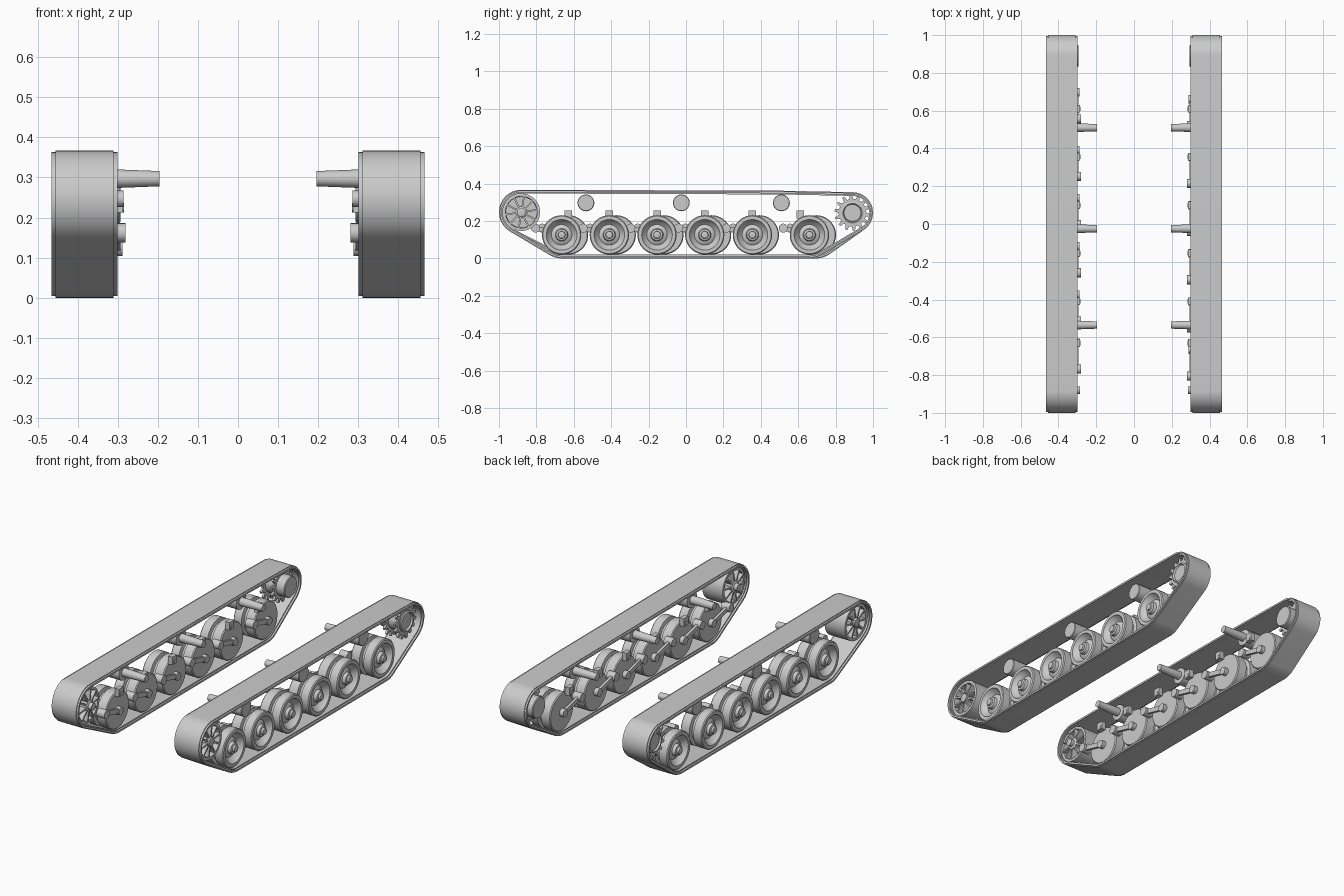
import bpy, bmesh, math
from mathutils import Vector, Matrix, geometry

if "Cube" in bpy.data.objects:
    bpy.data.objects.remove(bpy.data.objects["Cube"], do_unlink=True)

grey = bpy.data.materials.new("plain_grey")
grey.use_nodes = True
grey.diffuse_color = (0.6, 0.6, 0.6, 1)
grey.node_tree.nodes["Principled BSDF"].inputs["Base Color"].default_value = grey.diffuse_color
parts = []


def finish(name, bm):
    bmesh.ops.recalc_face_normals(bm, faces=bm.faces)
    mesh = bpy.data.meshes.new(name)
    bm.to_mesh(mesh)
    bm.free()
    mesh.materials.append(grey)
    ob = bpy.data.objects.new(name, mesh)
    bpy.context.collection.objects.link(ob)
    parts.append(ob)


def skin(bm, rings, closed):
    """Join rings of points with quads; cap the ends when the section is open."""
    vs = [[bm.verts.new(p) for p in ring] for ring in rings]
    n = len(vs[0])
    pairs = list(zip(vs, vs[1:])) + ([(vs[-1], vs[0])] if closed else [])
    for a, b in pairs:
        for i in range(n):
            j = (i + 1) % n
            bm.faces.new((a[i], a[j], b[j], b[i]))
    if not closed:
        bm.faces.new(vs[0])
        bm.faces.new(vs[-1])


def lathe(bm, profile, s, y, z, n=40, closed=False):
    """Turn (radius, x) points about a sideways axis; s is the side."""
    skin(bm, [[(s * x, y + r * math.cos(k * math.tau / n), z + r * math.sin(k * math.tau / n))
               for k in range(n)] for r, x in profile], closed)


def rod(bm, s, y, z, r, x0, x1, n=20):
    lathe(bm, [(r, x0), (r, x1)], s, y, z, n)


def box(bm, centre, size, angle=0):
    bmesh.ops.create_cube(bm, size=1, matrix=Matrix.Translation(centre)
                          @ Matrix.Rotation(angle, 4, 'X') @ Matrix.Diagonal((*size, 1)))


ROLLERS = (-0.535, -0.025, 0.51)
ROLLER_Z = 0.297
WHEELS = (-0.665, -0.41, -0.155, 0.10, 0.355, 0.66)
STOPS = (-0.63, -0.41, -0.155, 0.10, 0.355, 0.61)
WHEEL_Z = 0.126
IDLER = (-0.88, 0.247)
SPROCKET = (0.89, 0.244)


def track(side, s, shift):
    """Band wrapped tightly around all running gear."""
    circles = [(*IDLER, 0.12), (*SPROCKET, 0.11)]
    circles += [(y + shift, WHEEL_Z, WHEEL_Z) for y in (WHEELS[0], WHEELS[-1])]
    circles += [(y, ROLLER_Z, 0.065) for y in ROLLERS]
    dirs = [(math.cos(k * math.tau / 64), math.sin(k * math.tau / 64)) for k in range(64)]
    samples = [(c, d) for c in circles for d in dirs]
    path = geometry.convex_hull_2d([Vector((c[0] + c[2] * d[0], c[1] + c[2] * d[1]))
                                    for c, d in samples])
    section = [(0.30, 0.004), (0.31, 0.004), (0.31, 0), (0.455, 0), (0.455, 0.004),
               (0.465, 0.004), (0.465, 0.014), (0.455, 0.014), (0.455, 0.02),
               (0.31, 0.02), (0.31, 0.014), (0.30, 0.014)]
    bm = bmesh.new()
    rings = []
    for x, inset in section:
        ring = []
        for i in path:
            c, d = samples[i]
            r = c[2] - inset
            ring.append((s * x, c[0] + r * d[0], c[1] + r * d[1]))
        rings.append(ring)
    skin(bm, rings, True)
    finish(side + "_track_band", bm)


def road_wheel(side, s, y, number):
    # Dished double wheel with a stepped hub
    bm = bmesh.new()
    lathe(bm, [(0.10, 0.312), (0.105, 0.317), (0.105, 0.368), (0.085, 0.372), (0.085, 0.39),
               (0.105, 0.394), (0.105, 0.44), (0.10, 0.445), (0.082, 0.445), (0.078, 0.435),
               (0.055, 0.415), (0.05, 0.42), (0.034, 0.425), (0.03, 0.442),
               (0.02, 0.445), (0.018, 0.455), (0.01, 0.457)], s, y, WHEEL_Z)
    finish(f"{side}_road_wheel_{number}", bm)

    # Swing arm from the hull pivot to the wheel axle
    bm = bmesh.new()
    py, pz = y - 0.14, 0.162
    rod(bm, s, py, pz, 0.024, 0.28, 0.33)
    rod(bm, s, y, WHEEL_Z, 0.022, 0.288, 0.32)
    dy, dz = y - py, WHEEL_Z - pz
    box(bm, (s * 0.3, (y + py) / 2, (WHEEL_Z + pz) / 2),
        (0.014, math.hypot(dy, dz), 0.026), math.atan2(dz, dy))
    finish(f"{side}_swing_arm_{number}", bm)


def idler(side, s):
    y, z = IDLER
    bm = bmesh.new()
    # Rim, web and hub
    lathe(bm, [(0.1, 0.318), (0.1, 0.445), (0.085, 0.445), (0.083, 0.39),
               (0.083, 0.375), (0.085, 0.318)], s, y, z, 48, True)
    rod(bm, s, y, z, 0.084, 0.378, 0.386, 48)
    lathe(bm, [(0.02, 0.285), (0.02, 0.305), (0.032, 0.31), (0.032, 0.435), (0.024, 0.44),
               (0.024, 0.452), (0.012, 0.455)], s, y, z, 24)
    # Spokes on both faces
    for k in range(10):
        a = k * math.tau / 10 + 0.15
        for x in (0.34, 0.415):
            box(bm, (s * x, y + 0.057 * math.cos(a), z + 0.057 * math.sin(a)),
                (0.06, 0.06, 0.009), a)
    finish(side + "_idler_wheel", bm)


def sprocket(side, s):
    y, z = SPROCKET
    bm = bmesh.new()
    lathe(bm, [(0.054, 0.293), (0.058, 0.297), (0.058, 0.43), (0.05, 0.435),
               (0.045, 0.425)], s, y, z, 40)
    # Toothed rings
    teeth = 14
    outline = []
    for k in range(teeth):
        for part, r in ((0, 0.074), (0.38, 0.074), (0.55, 0.096), (0.83, 0.096)):
            a = (k + part) * math.tau / teeth
            outline.append((y + r * math.cos(a), z + r * math.sin(a)))
    for x in (0.345, 0.412):
        skin(bm, [[(s * (x + w), *p) for p in outline] for w in (0, 0.012)], False)
    finish(side + "_drive_sprocket", bm)


# Left is +x; the right wheels sit slightly further back
for side, s, shift in (("left", 1, 0), ("right", -1, 0.037)):
    track(side, s, shift)
    idler(side, s)
    sprocket(side, s)
    for number, y in enumerate(WHEELS, 1):
        road_wheel(side, s, y + shift, number)

    # Return rollers on tapered shafts
    for number, y in enumerate(ROLLERS, 1):
        bm = bmesh.new()
        lathe(bm, [(0.019, 0.196), (0.023, 0.30), (0.023, 0.335), (0.045, 0.337),
                   (0.045, 0.425), (0.042, 0.428)], s, y, ROLLER_Z, 32)
        finish(f"{side}_return_roller_{number}", bm)

    # Bump stops above the wheels
    for number, y in enumerate(STOPS, 1):
        bm = bmesh.new()
        box(bm, (s * 0.3, y, 0.235), (0.026, 0.04, 0.045))
        rod(bm, s, y, 0.225, 0.012, 0.284, 0.3, 12)
        finish(f"{side}_bump_stop_{number}", bm)

bpy.ops.object.select_all(action='DESELECT')
for ob in parts:
    ob.select_set(True)
bpy.context.view_layer.objects.active = parts[0]
bpy.ops.object.shade_smooth_by_angle(angle=math.radians(35))
